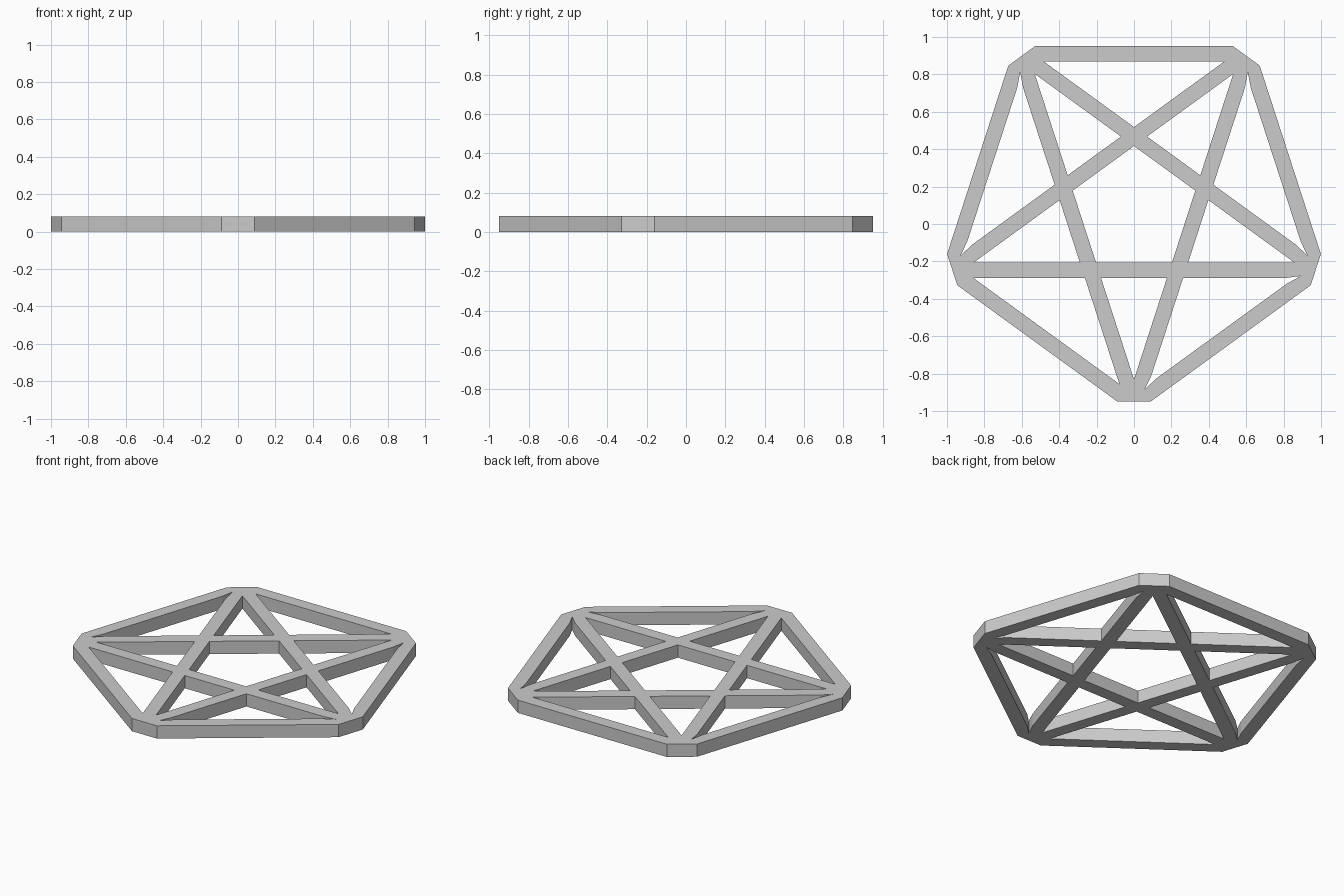
import bpy, bmesh
from math import cos, sin, radians
from mathutils import Vector

if "Cube" in bpy.data.objects:
    bpy.data.objects.remove(bpy.data.objects["Cube"])

CENTRE = Vector((0, 0.072))
EDGE, DIAG, CAP = 0.8376, 0.32, 1.022   # distances of bar axes / corner caps from centre
HALF, HEIGHT = 0.041, 0.082             # bar half width, thickness


def meet(l1, l2):
    """Crossing of two lines, each given as (normal angle, distance)."""
    (a, p), (b, q) = l1, l2
    a, b = radians(a), radians(b)
    s = sin(b - a)
    return Vector(((p * sin(b) - q * sin(a)) / s, (q * cos(a) - p * cos(b)) / s))


def polygon(lines):
    return [meet(lines[i - 1], lines[i]) for i in range(len(lines))]


def pinch(pts, tips, length=0.036, side=0.05):
    """Draw the given corners out into small narrow spikes."""
    out = []
    for i, p in enumerate(pts):
        if i not in tips:
            out.append(p)
            continue
        a = (pts[i - 1] - p).normalized()
        b = (pts[(i + 1) % len(pts)] - p).normalized()
        out += [p + a * side, p - (a + b).normalized() * length, p + b * side]
    return out


# Outer outline: pentagon with cut corners
outline = []
for k in range(5):
    outline += [(54 + 72 * k, CAP), (90 + 72 * k, EDGE + HALF)]
loops = [polygon(outline)]

# Central pentagon opening
loops.append(polygon([(54 + 72 * k, DIAG - HALF) for k in range(5)]))

for k in range(5):
    n, v = 90 + 72 * k, 54 + 72 * k
    # Opening beside each outer bar
    tri = polygon([(n - 36, DIAG + HALF), (n, EDGE - HALF), (n + 36, DIAG + HALF)])
    loops.append(pinch(tri, (1, 2)) if k in (1, 3, 4) else tri)
    # Opening in each star point
    loops.append(polygon([(v - 72, DIAG - HALF), (v, DIAG + HALF), (v + 72, DIAG - HALF)]))

# Fill the outline with its openings, then extrude
bm = bmesh.new()
edges = []
for loop in loops:
    vs = [bm.verts.new((*(p + CENTRE), 0)) for p in loop]
    edges += [bm.edges.new((vs[i - 1], vs[i])) for i in range(len(vs))]
bmesh.ops.triangle_fill(bm, use_beauty=True, use_dissolve=False, edges=edges, normal=(0, 0, 1))
res = bmesh.ops.extrude_face_region(bm, geom=bm.faces[:], use_keep_orig=True)
top = [g for g in res["geom"] if isinstance(g, bmesh.types.BMVert)]
bmesh.ops.translate(bm, vec=(0, 0, HEIGHT), verts=top)
bmesh.ops.recalc_face_normals(bm, faces=bm.faces[:])

mesh = bpy.data.meshes.new("star_frame")
bm.to_mesh(mesh)
bm.free()
bpy.context.collection.objects.link(bpy.data.objects.new("star_frame", mesh))
